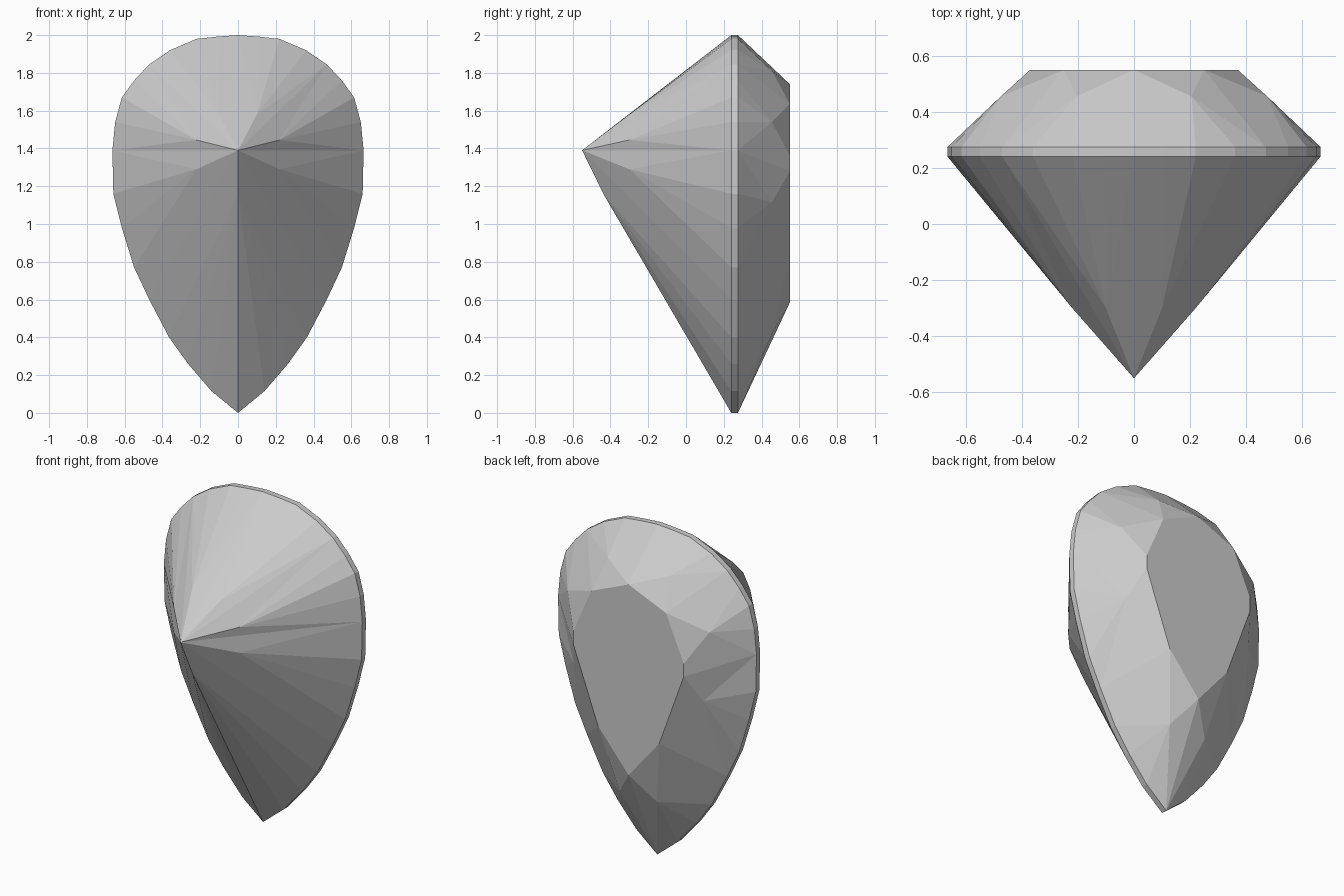
import bpy, bmesh, math

if "Cube" in bpy.data.objects:
    bpy.data.objects.remove(bpy.data.objects["Cube"])

# Right half of the pear outline (x, z), top to tip: four segments per facet sector
outline = [(0, 2), (.11, 1.992), (.22, 1.98), (.36, 1.92), (.47, 1.845), (.55, 1.76),
           (.615, 1.67), (.65, 1.54), (.665, 1.39), (.66, 1.16), (.615, .98), (.55, .77),
           (.47, .60), (.365, .40), (.265, .26), (.14, .115), (0, 0)]
table = [(0, 1.74), (.25, 1.635), (.37, 1.36), (.37, 1.28), (.205, .83), (0, .585)]
crown_mid = [(.205, 1.81), (.475, 1.54), (.435, 1.115), (.125, .42)]
pavilion_mid = [(.1, -.30, 1.58), (.22, -.30, 1.445), (.22, -.30, 1.29), (0, -.435, 1.155)]

bm = bmesh.new()


def ring(points, y):
    return [bm.verts.new((x, y, z)) for x, z in points]


def fan(hub, path):
    for a, b in zip(path, path[1:]):
        bm.faces.new((hub, a, b))


front = ring(outline, .24)
back = ring(outline, .275)
top = ring(table, .55)
mids = ring(crown_mid, .455)
lows = [bm.verts.new(p) for p in pavilion_mid]
culet = bm.verts.new((0, -.55, 1.39))

# Table and girdle band
bm.faces.new(top)
for i in range(16):
    bm.faces.new((front[i], front[i + 1], back[i + 1], back[i]))

# Crown and pavilion facets, sector by sector
spans = [(0, 1), (1, 2), (3, 4), (4, 5)]
for i, (a, b) in enumerate(spans):
    s = slice(4 * i, 4 * i + 5)
    fan(mids[i], [top[b], top[a]] + back[s] + [top[b]])
    fan(lows[i], [culet] + front[s] + ([culet] if i < 3 else []))
bm.faces.new((top[2], top[3], back[8]))

# Mirror to the left half and merge flat facets
bmesh.ops.mirror(bm, geom=bm.verts[:] + bm.edges[:] + bm.faces[:], axis='X', merge_dist=.001)
bmesh.ops.remove_doubles(bm, verts=bm.verts[:], dist=.001)
bmesh.ops.recalc_face_normals(bm, faces=bm.faces[:])
bmesh.ops.dissolve_limit(bm, angle_limit=math.radians(1.5), verts=bm.verts[:], edges=bm.edges[:])

mesh = bpy.data.meshes.new("pear_cut_gem")
bm.to_mesh(mesh)
bm.free()
bpy.context.collection.objects.link(bpy.data.objects.new("pear_cut_gem", mesh))
